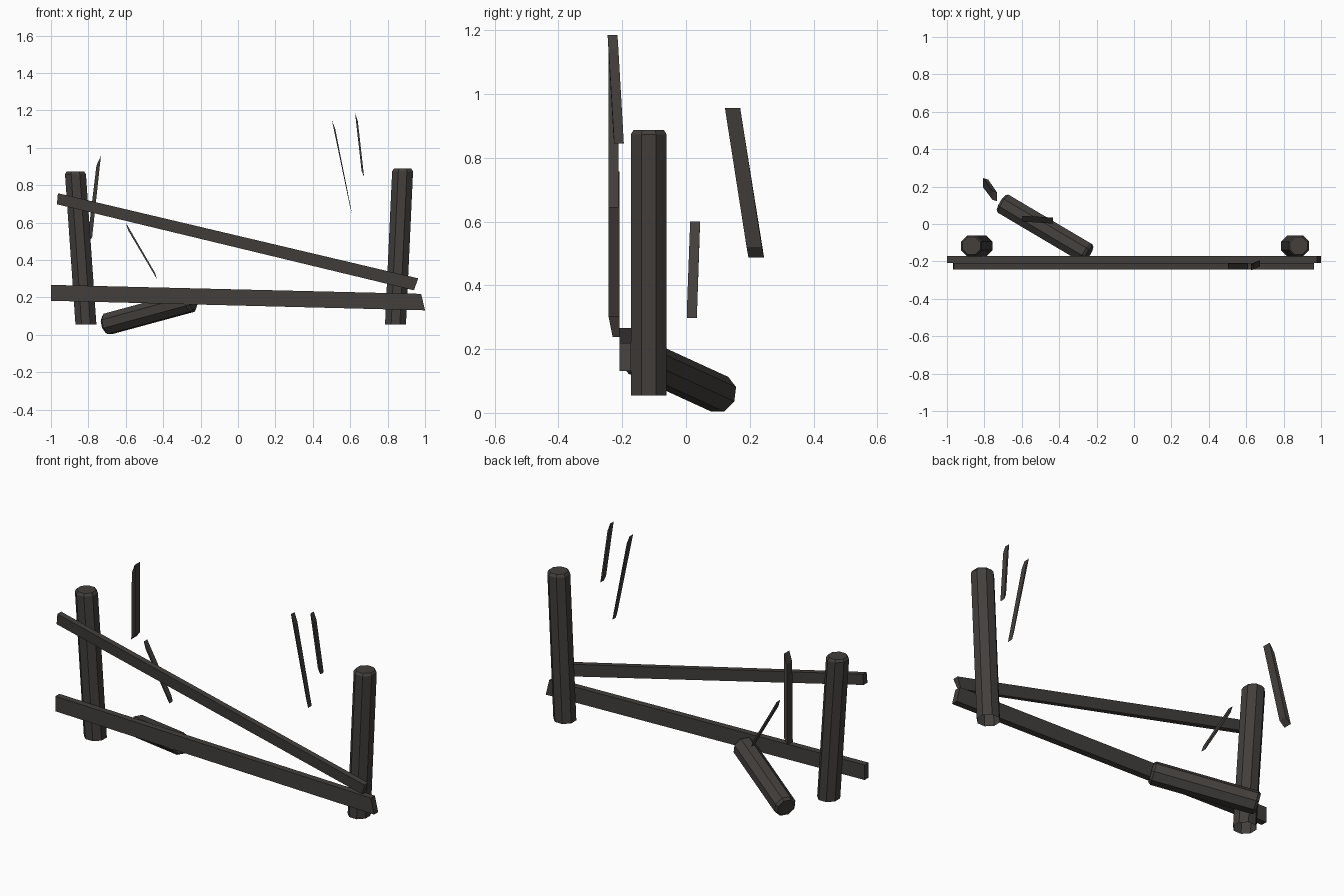
import bpy, bmesh, math
from mathutils import Vector

if "Cube" in bpy.data.objects:
    bpy.data.objects.remove(bpy.data.objects["Cube"])

wood = bpy.data.materials.new("charred_wood")
wood.diffuse_color = (0.055, 0.049, 0.045, 1)
wood.use_nodes = True
wood.node_tree.nodes["Principled BSDF"].inputs["Base Color"].default_value = wood.diffuse_color


def finish(bm, name):
    bmesh.ops.recalc_face_normals(bm, faces=bm.faces[:])
    me = bpy.data.meshes.new(name)
    bm.to_mesh(me)
    bm.free()
    me.materials.append(wood)
    ob = bpy.data.objects.new(name, me)
    bpy.context.collection.objects.link(ob)
    return ob


def octagon_beam(name, rings, u, v, cap_start):
    """Loft an eight-sided beam through (centre, apothem) rings spanned by u, v."""
    bm = bmesh.new()
    loops = []
    for centre, apothem in rings:
        r = apothem / math.cos(math.pi / 8)
        loops.append([bm.verts.new(Vector(centre)
                      + u * r * math.cos((i + .5) * math.pi / 4)
                      + v * r * math.sin((i + .5) * math.pi / 4)) for i in range(8)])
    for a, b in zip(loops, loops[1:]):
        for i in range(8):
            j = (i + 1) % 8
            bm.faces.new((a[i], a[j], b[j], b[i]))
    bm.faces.new(loops[-1])
    if cap_start:
        bm.faces.new(loops[0])
    return finish(bm, name)


def plank(name, corners):
    """Four outline corners (x, z, y_front, y_back) joined into a thin board."""
    bm = bmesh.new()
    front = [bm.verts.new((x, y0, z)) for x, z, y0, y1 in corners]
    back = [bm.verts.new((x, y1, z)) for x, z, y0, y1 in corners]
    bm.faces.new(front)
    bm.faces.new(back[::-1])
    for i in range(4):
        j = (i + 1) % 4
        bm.faces.new((front[i], front[j], back[j], back[i]))
    return finish(bm, name)


# leaning posts: open at the ground end, chamfered on top
X, Y = Vector((1, 0, 0)), Vector((0, 1, 0))
for name, xb, xt, zt in (("left_post", -.813, -.869, .873), ("right_post", .842, .880, .888)):
    octagon_beam(name, [((xb, -.117, .055), .056), ((xt, -.117, zt - .014), .056),
                        ((xt, -.117, zt), .047)], X, Y, False)

# fallen log leaning on the lower rail
a, b = Vector((-.697, .107, .058)), Vector((-.254, -.155, .178))
d = (b - a).normalized()
side = d.cross(Vector((0, 0, 1))).normalized()
octagon_beam("fallen_log", [(a - d * .012, .046), (a + d * .002, .056),
                            (b - d * .002, .056), (b + d * .012, .046)],
             side, side.cross(d), True)

# rails
plank("lower_rail", [(-1, .267, -.208, -.172), (-1, .182, -.208, -.172),
                     (1, .131, -.208, -.172), (.979, .219, -.208, -.172)])
plank("upper_rail", [(-.963, .757, -.243, -.209), (-.968, .698, -.243, -.209),
                     (.941, .238, -.230, -.209), (.963, .302, -.243, -.209)])

# floating splinters
plank("splinter_left_tall", [(-.733, .957, .122, .170), (-.757, .905, .130, .178),
                             (-.807, .487, .196, .245), (-.780, .520, .190, .238)])
plank("splinter_left_short", [(-.600, .600, .013, .044), (-.588, .560, .012, .043),
                              (-.433, .297, .003, .034), (-.443, .330, .003, .035)])
plank("splinter_right_long", [(.502, 1.147, -.243, -.211), (.520, 1.100, -.243, -.211),
                              (.610, .645, -.243, -.211), (.598, .690, -.243, -.211)])
plank("splinter_right_short", [(.626, 1.185, -.246, -.215), (.641, 1.140, -.243, -.212),
                               (.674, .845, -.225, -.195), (.661, .875, -.228, -.197)])
